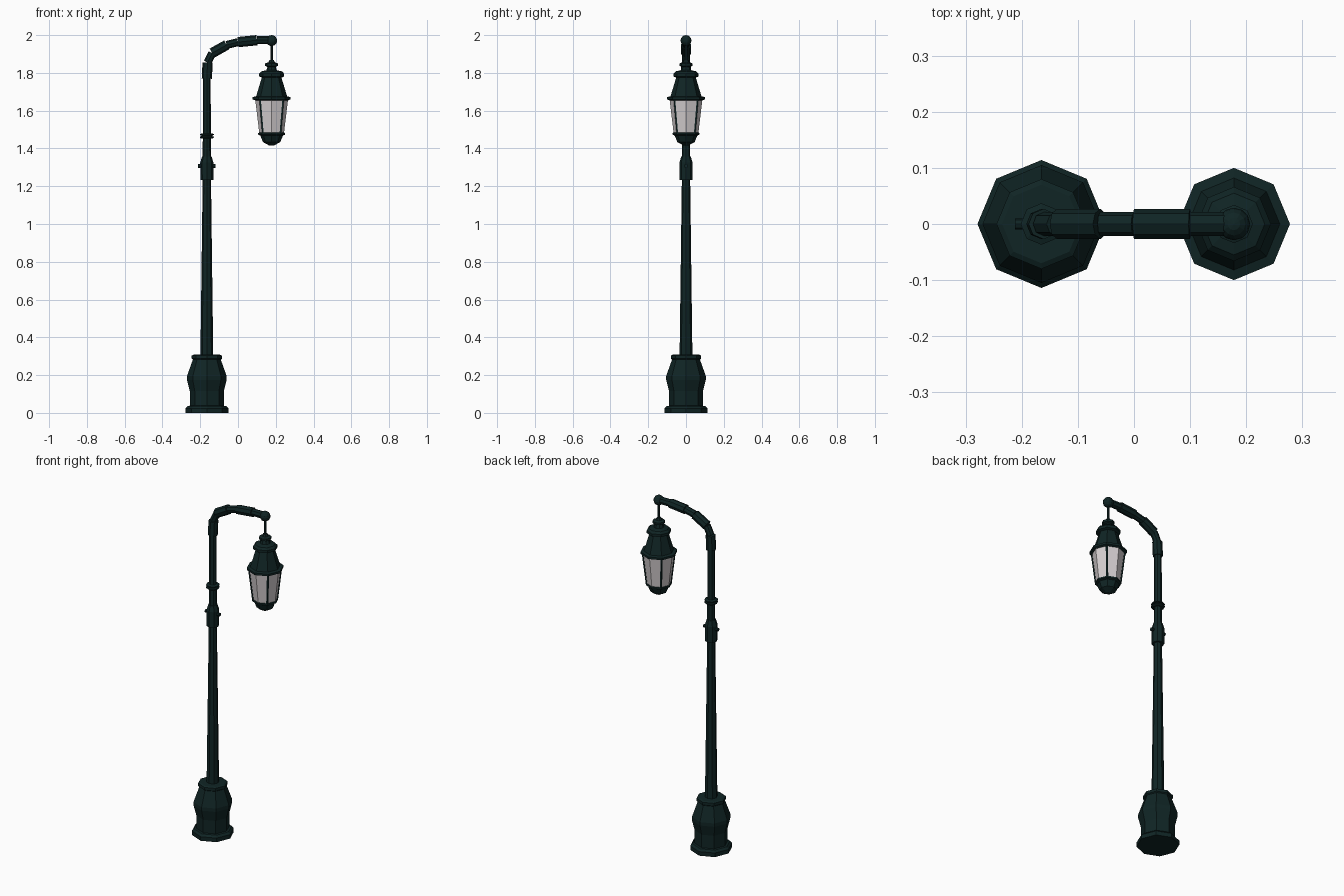
import bpy, bmesh, math
from mathutils import Vector

if "Cube" in bpy.data.objects:
    bpy.data.objects.remove(bpy.data.objects["Cube"])

PX, LX = -0.165, 0.178   # post axis and lantern axis


def material(name, rgb):
    m = bpy.data.materials.new(name)
    m.diffuse_color = (*rgb, 1)
    m.use_nodes = True
    m.node_tree.nodes["Principled BSDF"].inputs["Base Color"].default_value = m.diffuse_color
    return m


iron = material("dark_green_iron", (0.005, 0.018, 0.018))
glass = material("frosted_glass", (0.67, 0.63, 0.64))


def finish(name, bm, mat):
    bmesh.ops.recalc_face_normals(bm, faces=bm.faces)
    me = bpy.data.meshes.new(name)
    bm.to_mesh(me)
    bm.free()
    me.materials.append(mat)
    ob = bpy.data.objects.new(name, me)
    bpy.context.collection.objects.link(ob)
    return ob


def lathe(name, x, profile, mat=iron, sides=8):
    """Faceted solid from (radius, z) pairs, bottom to top."""
    bm = bmesh.new()
    rings = []
    for r, z in profile:
        rings.append([bm.verts.new((x + r * math.cos(math.tau * i / sides),
                                    r * math.sin(math.tau * i / sides), z)) for i in range(sides)])
    for a, b in zip(rings, rings[1:]):
        for i in range(sides):
            j = (i + 1) % sides
            bm.faces.new((a[i], a[j], b[j], b[i]))
    bm.faces.new(rings[0][::-1])
    bm.faces.new(rings[-1])
    return finish(name, bm, mat)


def rod(name, a, b, r1, r2=None, sides=8):
    """Straight tapered bar between two points."""
    a, b = Vector(a), Vector(b)
    d = b - a
    bm = bmesh.new()
    bmesh.ops.create_cone(bm, cap_ends=True, segments=sides, radius1=r1,
                          radius2=r1 if r2 is None else r2, depth=d.length)
    q = d.to_track_quat('Z', 'Y').to_matrix().to_4x4()
    bmesh.ops.transform(bm, matrix=q, verts=bm.verts)
    bmesh.ops.translate(bm, vec=(a + b) / 2, verts=bm.verts)
    return finish(name, bm, iron)


# Base and post
lathe("base", PX, [(0.114, 0), (0.114, 0.024), (0.102, 0.036), (0.090, 0.038), (0.090, 0.115),
                   (0.105, 0.175), (0.105, 0.195), (0.074, 0.282), (0.080, 0.287),
                   (0.080, 0.303), (0.070, 0.308)])
lathe("lower_post", PX, [(0.034, 0.30), (0.022, 1.24)])
lathe("post_sleeve", PX, [(0.034, 1.232), (0.035, 1.325), (0.025, 1.358)])
lathe("upper_post", PX, [(0.022, 1.35), (0.020, 1.80)])
lathe("post_ring", PX, [(0.030, 1.452), (0.037, 1.457), (0.037, 1.463), (0.029, 1.465),
                        (0.029, 1.469), (0.037, 1.471), (0.037, 1.476), (0.025, 1.480)])
rod("sleeve_bolt", (PX - 0.047, 0, 1.307), (PX + 0.047, 0, 1.307), 0.010)

# Bent arm: thin tube along a path with thicker sleeves on it
path = [(-0.165, 1.77), (-0.161, 1.855), (-0.137, 1.905), (-0.06, 1.948),
        (0.0, 1.963), (0.10, 1.973), (0.165, 1.973)]
for i, (p, q) in enumerate(zip(path, path[1:])):
    rod(f"arm_segment_{i}", (p[0], 0, p[1]), (q[0], 0, q[1]), 0.021)
for i in (0, 2, 4):
    p, q = path[i], path[i + 1]
    rod(f"arm_sleeve_{i}", (p[0], 0, p[1]), (q[0], 0, q[1]), 0.027)

# End ball and hanger
bm = bmesh.new()
bmesh.ops.create_uvsphere(bm, u_segments=12, v_segments=8, radius=0.029)
bmesh.ops.translate(bm, vec=(LX, 0, 1.971), verts=bm.verts)
finish("end_ball", bm, iron)
rod("hanger_rod", (LX, 0, 1.84), (LX, 0, 1.96), 0.007)

# Lantern
lathe("lantern_roof", LX, [(0.088, 1.655), (0.100, 1.660), (0.100, 1.672), (0.082, 1.676),
                           (0.052, 1.775), (0.066, 1.781), (0.066, 1.796), (0.055, 1.808),
                           (0.028, 1.814), (0.022, 1.832), (0.034, 1.837), (0.034, 1.850),
                           (0.018, 1.856), (0.012, 1.868)])
lathe("lantern_glass", LX, [(0.065, 1.478), (0.087, 1.66)], glass)
lathe("lantern_bottom", LX, [(0.012, 1.415), (0.046, 1.434), (0.060, 1.468), (0.071, 1.473),
                             (0.071, 1.482), (0.062, 1.485)])
for k in range(4):
    c, s = math.cos(math.pi * (k + .5) / 2), math.sin(math.pi * (k + .5) / 2)
    rod(f"lantern_bar_{k}", (LX + 0.065 * c, 0.065 * s, 1.478),
        (LX + 0.087 * c, 0.087 * s, 1.662), 0.006, sides=4)
